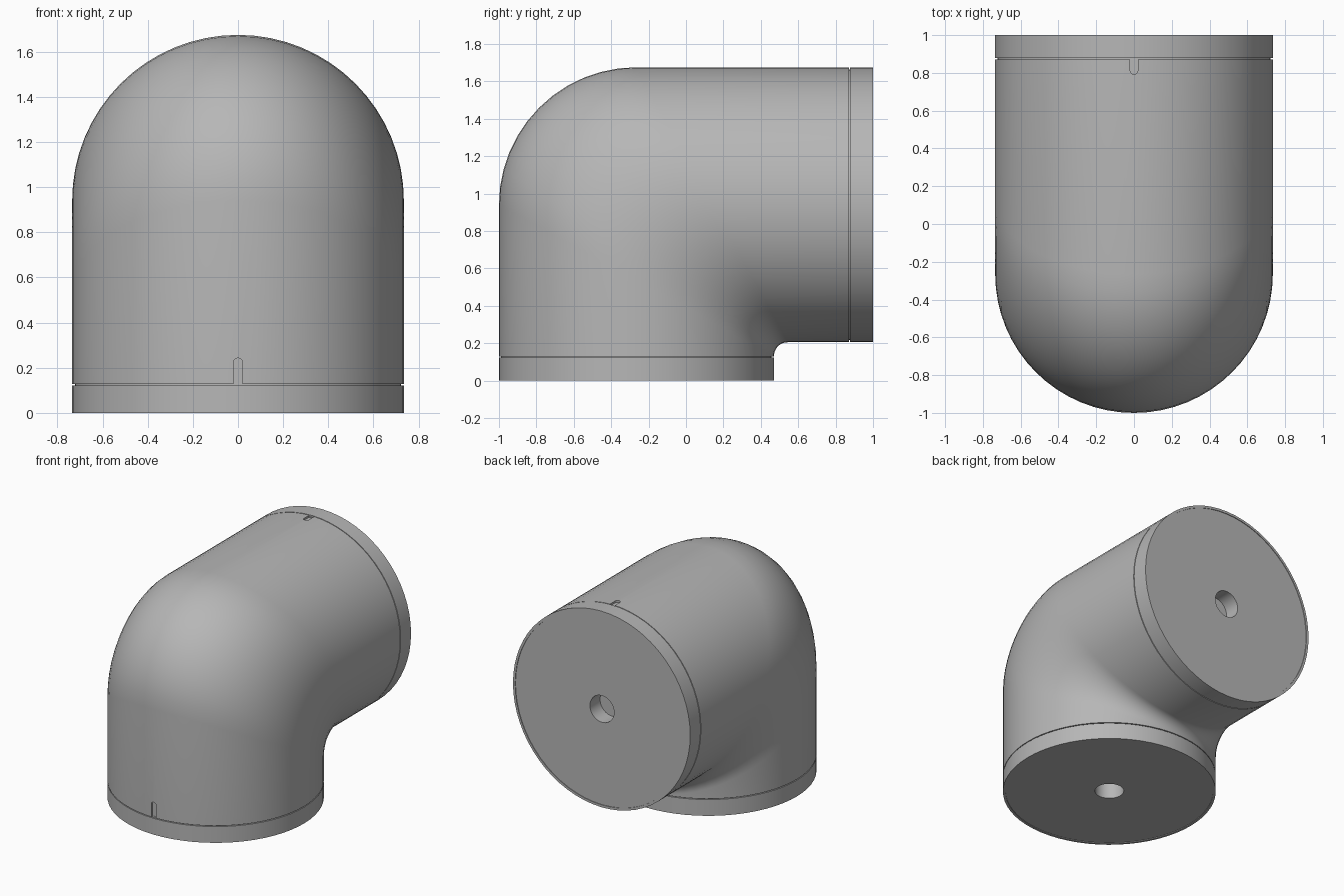
import bpy, bmesh
from math import sin, cos, pi, radians

cube = bpy.data.objects.get("Cube")
if cube:
    bpy.data.objects.remove(cube, do_unlink=True)

R = 0.735                    # pipe radius
AXIS_Y, AXIS_Z = -0.265, 0.94  # axis of the lower and of the rear pipe
COLLAR = 0.128               # collar height with its groove
SIDES, STEPS = 64, 12

grey = bpy.data.materials.new("mid grey")
grey.use_nodes = True
grey.diffuse_color = (0.47, 0.47, 0.47, 1)
grey.node_tree.nodes["Principled BSDF"].inputs["Base Color"].default_value = (0.47, 0.47, 0.47, 1)


def finish(name, bm):
    bmesh.ops.recalc_face_normals(bm, faces=bm.faces)
    mesh = bpy.data.meshes.new(name)
    bm.to_mesh(mesh)
    bm.free()
    mesh.materials.append(grey)
    obj = bpy.data.objects.new(name, mesh)
    bpy.context.collection.objects.link(obj)
    return obj


def select(obj):
    bpy.ops.object.select_all(action='DESELECT')
    obj.select_set(True)
    bpy.context.view_layer.objects.active = obj


def smooth(obj):
    select(obj)
    bpy.ops.object.shade_smooth_by_angle(angle=radians(35))


def skin(bm, rings, cap_start=True, cap_end=True):
    """Bridge a list of equal vertex rings with quads."""
    for a, b in zip(rings, rings[1:]):
        n = len(a)
        for i in range(n):
            j = (i + 1) % n
            bm.faces.new((a[i], a[j], b[j], b[i]))
    if cap_start:
        bm.faces.new(rings[0])
    if cap_end:
        bm.faces.new(rings[-1])


# Elbow body: every line along the pipe runs up, turns on its own arc, runs back
def elbow_line(phi):
    c = cos(phi)
    x, r = R * sin(phi), 0.405 + 0.33 * c
    cy, cz = 0.14 - 0.405 * c, 0.535 + 0.405 * c
    pts = [(x, AXIS_Y - R * c, COLLAR)]
    for k in range(STEPS + 1):
        t = pi / 2 * k / STEPS
        pts.append((x, cy - r * cos(t), cz + r * sin(t)))
    pts.append((x, 1 - COLLAR, AXIS_Z + R * c))
    return pts


bm = bmesh.new()
lines = [elbow_line(2 * pi * i / SIDES) for i in range(SIDES)]
skin(bm, [[bm.verts.new(p) for p in ring] for ring in zip(*lines)])
body = finish("elbow_body", bm)


# Round-ended alignment slots cut into the body beside each collar
def cut_slot(length, location, rotation):
    w = 0.02
    outline = [(-w, -0.02), (w, -0.02)]
    outline += [(w * cos(pi * k / 8), length - w + w * sin(pi * k / 8)) for k in range(9)]
    bm = bmesh.new()
    skin(bm, [[bm.verts.new((x, y, z)) for x, y in outline] for z in (-0.015, 0.05)])
    cutter = finish("slot_cutter", bm)
    cutter.location, cutter.rotation_euler = location, rotation
    cutter.hide_render = True
    mod = body.modifiers.new("slot", 'BOOLEAN')
    mod.operation, mod.solver, mod.object = 'DIFFERENCE', 'EXACT', cutter
    select(body)
    bpy.ops.object.modifier_apply(modifier=mod.name)
    bpy.data.objects.remove(cutter, do_unlink=True)


cut_slot(0.115, (0, AXIS_Y - R, COLLAR), (pi / 2, 0, 0))
cut_slot(0.08, (0, 1 - COLLAR, AXIS_Z + R), (0, 0, pi))
smooth(body)


# End collars: recessed face, centre hole and a thin groove against the body
def collar(name, location, rotation):
    profile = [(0.1, 0.125), (0.1, 0.005), (R - 0.018, 0.005), (R - 0.018, 0), (R, 0),
               (R, COLLAR - 0.006), (R - 0.012, COLLAR - 0.006), (R - 0.012, COLLAR + 0.003)]
    bm = bmesh.new()
    skin(bm, [[bm.verts.new((r * cos(2 * pi * i / SIDES), r * sin(2 * pi * i / SIDES), z))
               for i in range(SIDES)] for r, z in profile])
    obj = finish(name, bm)
    obj.location, obj.rotation_euler = location, rotation
    smooth(obj)


collar("bottom_collar", (0, AXIS_Y, 0), (0, 0, 0))
collar("rear_collar", (0, 1, AXIS_Z), (pi / 2, 0, 0))
